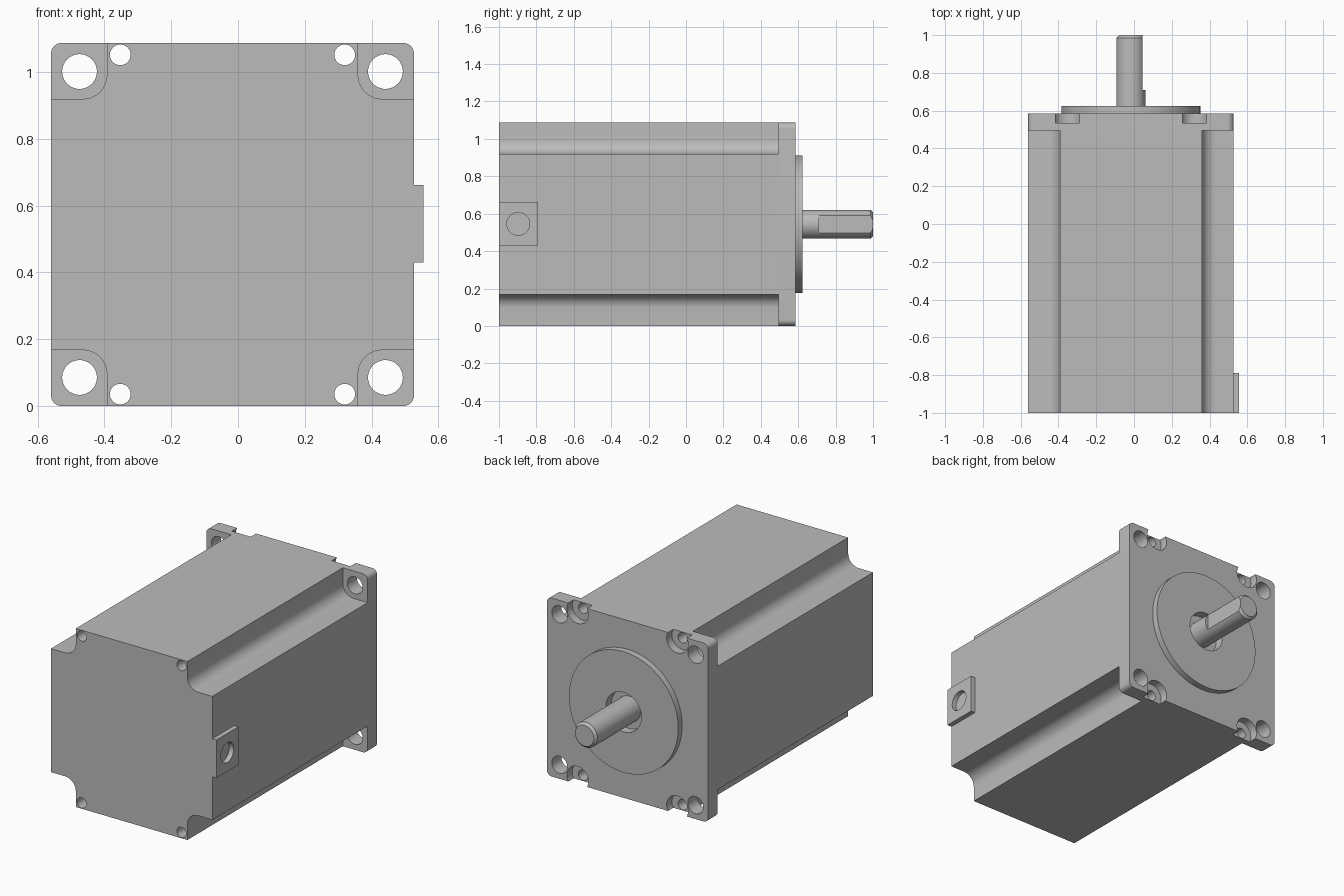
import bpy, bmesh, math
from mathutils import Matrix, Vector

cube = bpy.data.objects.get("Cube")
if cube:
    bpy.data.objects.remove(cube, do_unlink=True)

CX, CZ, HALF = -0.0165, 0.5435, 0.5435   # motor axis and half width
REAR, STEP, FACE, PILOT, TIP = -1.0, 0.495, 0.586, 0.624, 1.0
SIGNS = [(1, 1), (-1, 1), (-1, -1), (1, -1)]

grey = bpy.data.materials.new("plain grey")
grey.use_nodes = True
colour = (0.5, 0.5, 0.5, 1)
grey.diffuse_color = colour
grey.node_tree.nodes["Principled BSDF"].inputs["Base Color"].default_value = colour


def finish(name, bm):
    bmesh.ops.recalc_face_normals(bm, faces=bm.faces[:])
    mesh = bpy.data.meshes.new(name)
    bm.to_mesh(mesh)
    bm.free()
    mesh.materials.append(grey)
    obj = bpy.data.objects.new(name, mesh)
    bpy.context.collection.objects.link(obj)
    return obj


def prism(name, outline, y0, y1):
    """Extrude an (x, z) outline, given about the motor axis, along y."""
    bm = bmesh.new()
    face = bm.faces.new([bm.verts.new((CX + x, y0, CZ + z)) for x, z in outline])
    new = bmesh.ops.extrude_face_region(bm, geom=[face])["geom"]
    verts = [v for v in new if isinstance(v, bmesh.types.BMVert)]
    bmesh.ops.translate(bm, verts=verts, vec=(0, y1 - y0, 0))
    return finish(name, bm)


def circle(x, z, r, n=48):
    return [(x + r * math.cos(2 * math.pi * i / n),
             z + r * math.sin(2 * math.pi * i / n)) for i in range(n)]


def arc(x, z, r, start, end, n=10):
    angles = [math.radians(start + (end - start) * i / n) for i in range(n + 1)]
    return [(x + r * math.cos(a), z + r * math.sin(a)) for a in angles]


def box(name, lo, hi):
    lo, hi = Vector(lo), Vector(hi)
    bm = bmesh.new()
    bmesh.ops.create_cube(bm, size=1, matrix=Matrix.Translation((lo + hi) / 2)
                          @ Matrix.Diagonal((*(hi - lo), 1)))
    return finish(name, bm)


def cut(targets, cutter):
    cutter.hide_render = True
    for obj in targets:
        mod = obj.modifiers.new("cut", 'BOOLEAN')
        mod.operation, mod.solver, mod.object = 'DIFFERENCE', 'EXACT', cutter
        bpy.context.view_layer.objects.active = obj
        bpy.ops.object.modifier_apply(modifier=mod.name)
    bpy.data.objects.remove(cutter, do_unlink=True)


# Long housing with a filleted step running along each corner
n, f = 0.376, 0.072
quarter = [(HALF, n)] + arc(n + f, n + f, f, 270, 180) + [(n, HALF)]
outline = []
for sx, sz in SIGNS:
    pts = [(sx * x, sz * z) for x, z in quarter]
    outline += pts if sx * sz > 0 else pts[::-1]
housing = prism("housing", outline, REAR, STEP)

# Square mounting flange with rounded corners
r = 0.032
outline = []
for k, (sx, sz) in enumerate(SIGNS):
    outline += arc(sx * (HALF - r), sz * (HALF - r), r, 90 * k, 90 * k + 90)
flange = prism("mounting_flange", outline, STEP, FACE)

# Raised round pilot
pilot = prism("pilot_disc", circle(0, 0, 0.368, 96), FACE, PILOT)

# Mounting holes, long screw holes and their counterbores
for sx, sz in SIGNS:
    cut([flange], prism("hole", circle(sx * 0.458, sz * 0.458, 0.052),
                        STEP - 0.1, FACE + 0.1))
    x, z = sx * 0.336, sz * 0.508
    cut([housing, flange], prism("screw_hole", circle(x, z, 0.031),
                                 REAR - 0.1, FACE + 0.1))
    cut([flange], prism("counterbore", circle(x, z, 0.0725), 0.535, FACE + 0.1))

# Recess around the shaft
cut([flange, pilot], prism("recess", circle(0, 0, 0.12, 64), 0.57, PILOT + 0.1))

# Output shaft with a chamfered tip and one flat
shaft = prism("shaft", circle(0, 0, 0.077, 64), 0.56, TIP)
bm = bmesh.new()
bm.from_mesh(shaft.data)
rim = [e for e in bm.edges if all(v.co.y > TIP - 0.001 for v in e.verts)]
bmesh.ops.bevel(bm, geom=rim, offset=0.014, segments=1, affect='EDGES')
bm.to_mesh(shaft.data)
bm.free()
cut([shaft], box("flat", (0.044, 0.71, CZ - 0.2), (0.2, TIP + 0.1, CZ + 0.2)))

# Cable outlet plate on the left side with a round opening
side = CX + HALF
outlet = box("cable_outlet", (side, REAR, 0.43), (0.556, -0.79, 0.662))
bm = bmesh.new()
bmesh.ops.create_cone(bm, cap_ends=True, segments=48, radius1=0.061, radius2=0.061,
                      depth=0.2, matrix=Matrix.Translation((side, -0.897, 0.546))
                      @ Matrix.Rotation(math.pi / 2, 4, 'Y'))
cut([outlet], finish("opening", bm))

# Smooth the round walls, keep the machined edges crisp
for obj in (housing, flange, pilot, shaft, outlet):
    bpy.ops.object.select_all(action='DESELECT')
    obj.select_set(True)
    bpy.context.view_layer.objects.active = obj
    bpy.ops.object.shade_smooth_by_angle(angle=math.radians(30))
